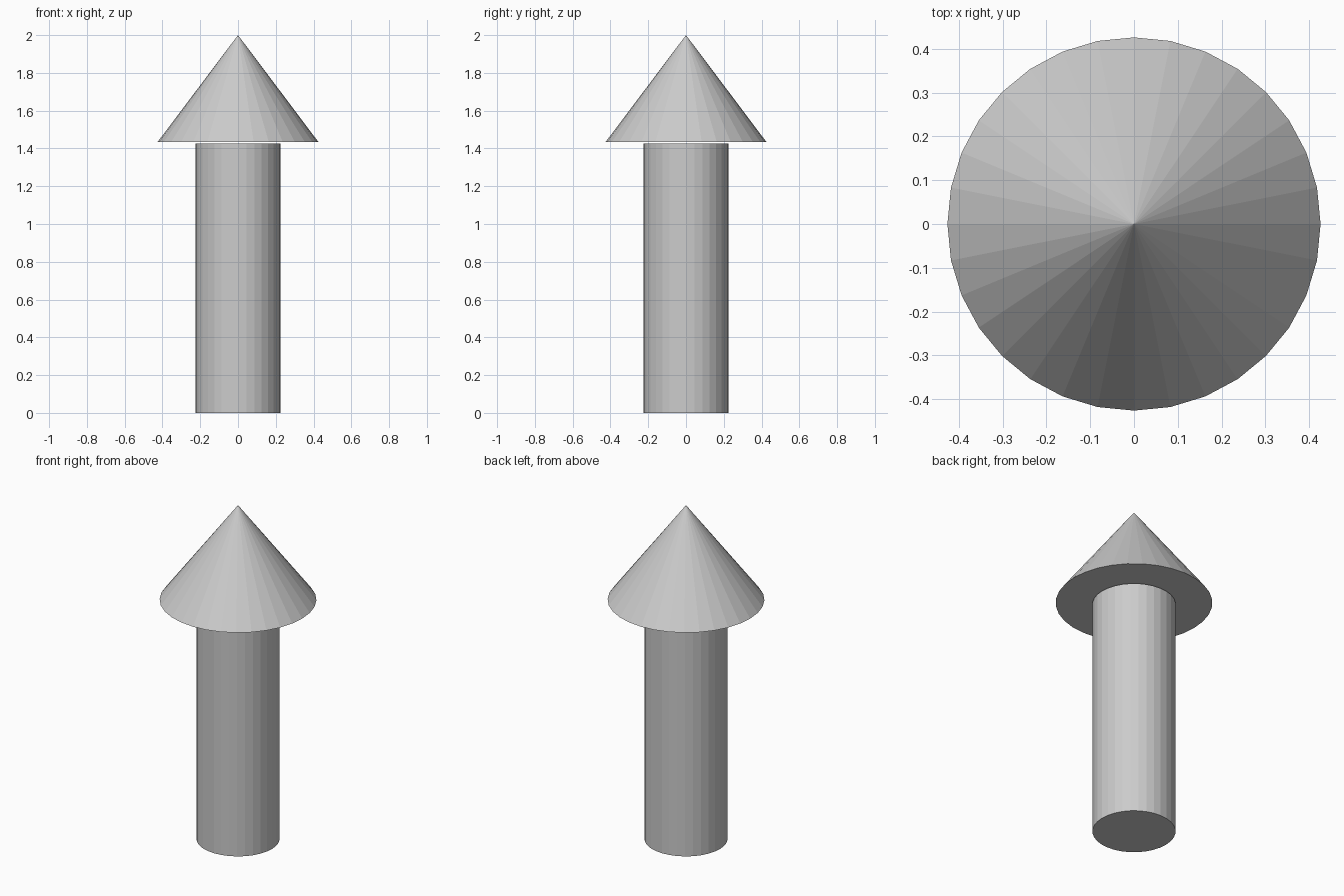
import bpy

if "Cube" in bpy.data.objects:
    bpy.data.objects.remove(bpy.data.objects["Cube"])


def tapered_part(name, r_bottom, r_top, z0, z1, sides=32):
    """Flat-faced, capped cylinder or cone between two heights."""
    bpy.ops.mesh.primitive_cone_add(
        vertices=sides, radius1=r_bottom, radius2=r_top,
        depth=z1 - z0, location=(0, 0, (z0 + z1) / 2))
    part = bpy.context.object
    part.name = name
    return part


# Round shaft standing on the ground
tapered_part("arrow_shaft", 0.226, 0.226, 0.0, 1.425)

# Pointed head, floating a hair above the shaft
tapered_part("arrow_head", 0.426, 0.0, 1.434, 2.0)
